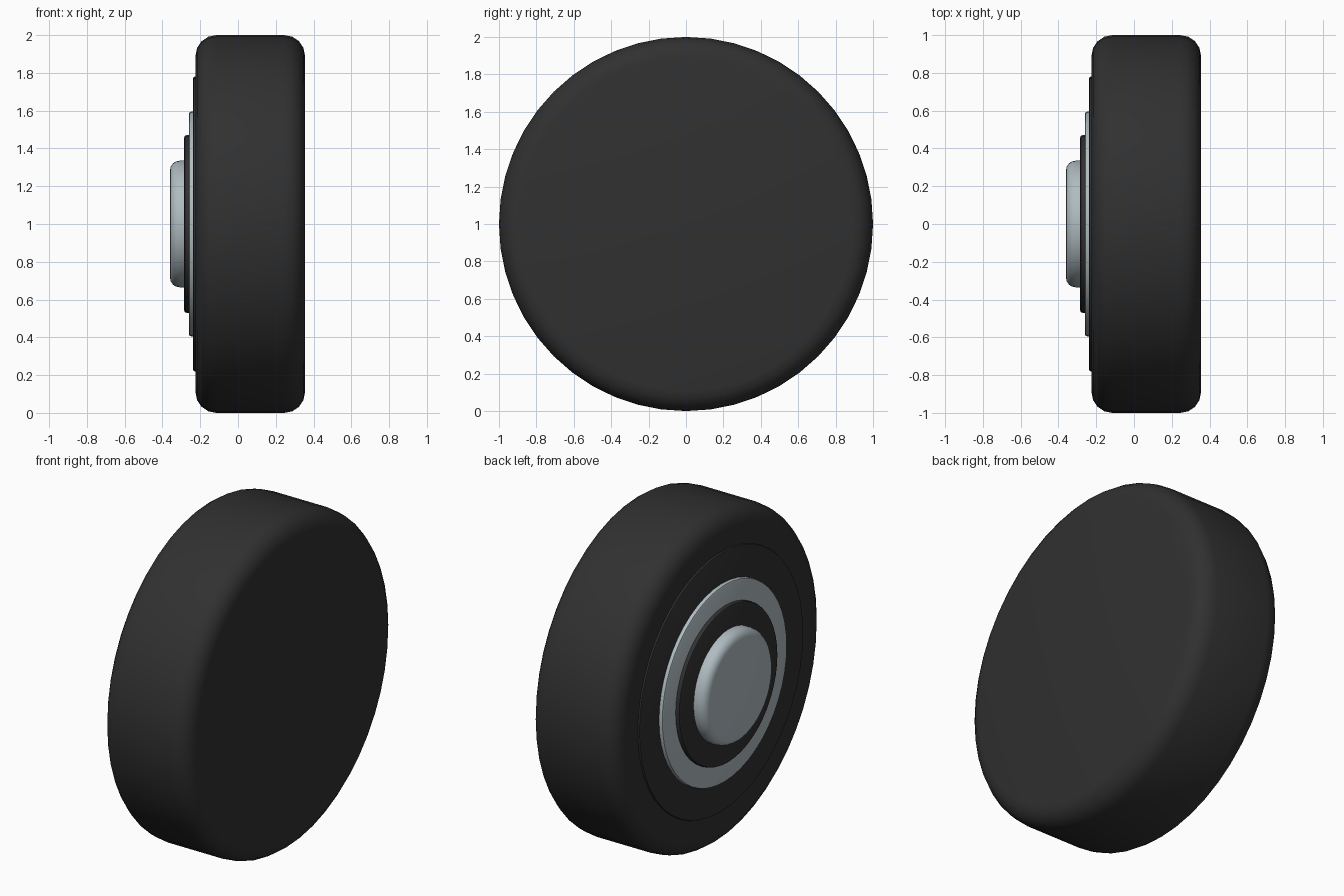
import bpy
import bmesh
import math
from mathutils import Matrix

default = bpy.data.objects.get("Cube")
if default:
    bpy.data.objects.remove(default, do_unlink=True)


def make_material(name, colour):
    mat = bpy.data.materials.new(name)
    mat.use_nodes = True
    mat.diffuse_color = colour
    mat.node_tree.nodes["Principled BSDF"].inputs["Base Color"].default_value = colour
    return mat


rubber = make_material("dark rubber", (0.03, 0.03, 0.03, 1))
metal = make_material("pale metal", (0.43, 0.50, 0.53, 1))


def make_disc(name, radius, outer_x, inner_x, bevel, segments, mat, sides=48):
    """Solid disc lying across the x axis, with rounded rims."""
    bm = bmesh.new()
    bmesh.ops.create_cone(bm, cap_ends=True, segments=sides, radius1=radius,
                          radius2=radius, depth=inner_x - outer_x)
    bmesh.ops.rotate(bm, verts=bm.verts, matrix=Matrix.Rotation(math.pi / 2, 3, "Y"))
    rims = [e for e in bm.edges if abs(e.verts[0].co.x - e.verts[1].co.x) < 0.001]
    bmesh.ops.bevel(bm, geom=rims, offset=bevel, segments=segments,
                    profile=0.5, affect="EDGES")
    mesh = bpy.data.meshes.new(name)
    bm.to_mesh(mesh)
    bm.free()
    mesh.materials.append(mat)
    obj = bpy.data.objects.new(name, mesh)
    obj.location = ((outer_x + inner_x) / 2, 0, 1)
    bpy.context.collection.objects.link(obj)
    bpy.ops.object.select_all(action="DESELECT")
    obj.select_set(True)
    bpy.context.view_layer.objects.active = obj
    bpy.ops.object.shade_smooth_by_angle(angle=math.radians(40))
    return obj


# Tyre body
make_disc("tyre", 1.0, -0.225, 0.355, 0.11, 4, rubber)

# Stepped discs on the outer face, each standing on the one before
make_disc("sidewall_plate", 0.78, -0.237, -0.15, 0.008, 2, rubber)
make_disc("rim_ring", 0.595, -0.26, -0.15, 0.012, 2, metal)
make_disc("hub_plate", 0.47, -0.285, -0.15, 0.012, 2, rubber)
make_disc("hub_cap", 0.335, -0.36, -0.2, 0.05, 4, metal)
